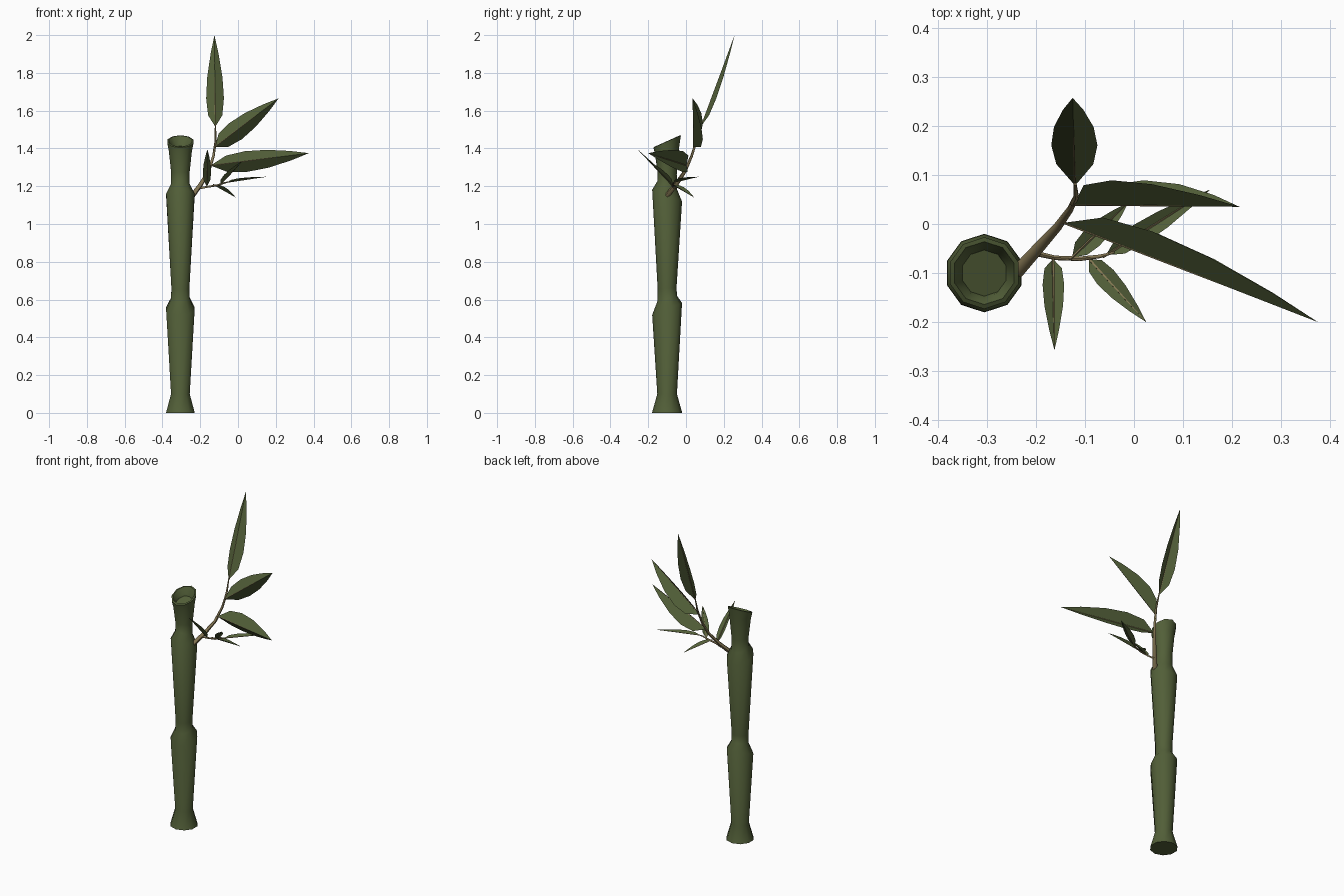
import bpy, bmesh, math
from mathutils import Vector

if "Cube" in bpy.data.objects:
    bpy.data.objects.remove(bpy.data.objects["Cube"])


def material(name, rgb):
    m = bpy.data.materials.new(name)
    m.diffuse_color = (*rgb, 1)
    m.use_nodes = True
    m.node_tree.nodes["Principled BSDF"].inputs["Base Color"].default_value = m.diffuse_color
    return m


GREEN = material("bamboo green", (0.085, 0.115, 0.04))
TAN = material("branch tan", (0.23, 0.18, 0.085))


def finish(name, bm, mats, angle=None):
    if angle:
        bmesh.ops.recalc_face_normals(bm, faces=bm.faces)
    me = bpy.data.meshes.new(name)
    bm.to_mesh(me)
    bm.free()
    for m in mats:
        me.materials.append(m)
    ob = bpy.data.objects.new(name, me)
    bpy.context.collection.objects.link(ob)
    if angle:
        bpy.ops.object.select_all(action='DESELECT')
        ob.select_set(True)
        bpy.context.view_layer.objects.active = ob
        bpy.ops.object.shade_smooth_by_angle(angle=math.radians(angle))
    return ob


def bridge(bm, rings, mat=0):
    """Skin a list of equal vertex rings and cap both ends."""
    n = len(rings[0])
    faces = [bm.faces.new((a[i], a[(i + 1) % n], b[(i + 1) % n], b[i]))
             for a, b in zip(rings, rings[1:]) for i in range(n)]
    faces += [bm.faces.new(rings[0][::-1]), bm.faces.new(rings[-1])]
    for f in faces:
        f.material_index = mat


def tube(bm, points, radii, sides=6, mat=0):
    pts = [Vector(p) for p in points]
    rings = []
    for i, p in enumerate(pts):
        d = (pts[min(i + 1, len(pts) - 1)] - pts[max(i - 1, 0)]).normalized()
        u = d.cross(Vector((0.3, -1, 0.2))).normalized()
        v = d.cross(u)
        rings.append([bm.verts.new(p + radii[i] * (u * math.cos(a) + v * math.sin(a)))
                      for a in (2 * math.pi * k / sides for k in range(sides))])
    bridge(bm, rings, mat)


# Stalk: rings of (height, radius, tilt towards the back), ending in a hollow top
PROFILE = [(0, .080, 0), (.10, .052, 0), (.55, .079, .4), (.605, .052, .3),
           (.66, .050, .1), (1.15, .079, -.4), (1.205, .052, -.4), (1.27, .051, -.1),
           (1.39, .064, .3), (1.437, .073, .45), (1.439, .064, .45),
           (1.41, .050, .4), (1.395, .047, .4)]
SIDES = 10
bm = bmesh.new()
rings = []
for z, r, tilt in PROFILE:
    ring = []
    for k in range(SIDES):
        a = math.pi / 2 + 2 * math.pi * k / SIDES
        y = r * math.sin(a)
        ring.append(bm.verts.new((-.305 + r * math.cos(a), -.1 + y, z + tilt * y)))
    rings.append(ring)
bridge(bm, rings)
finish("stalk", bm, [GREEN], 40)

# Branches
bm = bmesh.new()
tube(bm, [(-.245, -.105, 1.145), (-.20, -.055, 1.205), (-.155, -.005, 1.28),
          (-.13, .03, 1.36), (-.118, .055, 1.44), (-.12, .082, 1.53)],
     [.014, .012, .009, .007, .006, .003])
finish("main_branch", bm, [TAN], 60)
bm = bmesh.new()
tube(bm, [(-.20, -.06, 1.19), (-.16, -.069, 1.197), (-.11, -.071, 1.205),
          (-.07, -.066, 1.218), (-.04, -.058, 1.225)],
     [.006, .005, .005, .004, .002])
finish("side_branch", bm, [TAN], 60)

# Leaves: straight midrib, both halves folded back from it
OUTLINE = [(0, .06), (.13, .8), (.32, 1), (.55, .86), (.8, .45), (1, 0)]


def leaf(name, base, tip, back, half, fold):
    base, tip = Vector(base), Vector(tip)
    d = (tip - base).normalized()
    back = Vector(back)
    back = (back - d * back.dot(d)).normalized()
    side = d.cross(back)
    bm = bmesh.new()
    mid = [bm.verts.new(base.lerp(tip, t)) for t, w in OUTLINE]
    for s in (-1, 1):
        edge = [bm.verts.new(base.lerp(tip, t) + w * (s * half * side + fold * back))
                for t, w in OUTLINE[:-1]] + [mid[-1]]
        for i in range(len(OUTLINE) - 1):
            q = [mid[i], mid[i + 1], edge[i + 1], edge[i]]
            if i == len(OUTLINE) - 2:
                q.pop(2)
            bm.faces.new(q if s < 0 else q[::-1])
    # thin rib in the fold
    lift = back * .0015
    tube(bm, [base - d * .01 + lift, base.lerp(tip, .5) + lift, tip.lerp(base, .03) + lift],
         [.0028, .002, .0005], 4, 1)
    finish(name, bm, [GREEN, TAN])


leaf("top_leaf", (-.12, .08, 1.52), (-.125, .257, 2.0), (0, 1, 0), .047, .025)
leaf("upper_leaf", (-.12, .038, 1.41), (.215, .035, 1.665), (0, 1, 0), .054, .052)
leaf("middle_leaf", (-.14, 0, 1.31), (.375, -.2, 1.375), (.36, .93, 0), .055, .05)
SMALL = [((-.055, -.062, 1.22), (.155, .07, 1.25)),
         ((-.125, -.067, 1.205), (-.012, .043, 1.14)),
         ((-.09, -.073, 1.21), (.025, -.2, 1.335)),
         ((-.165, -.073, 1.2), (-.162, -.257, 1.395))]
for i, (b, t) in enumerate(SMALL):
    leaf(f"small_leaf_{i + 1}", b, t, (0, 0, 1), .022, .012)
